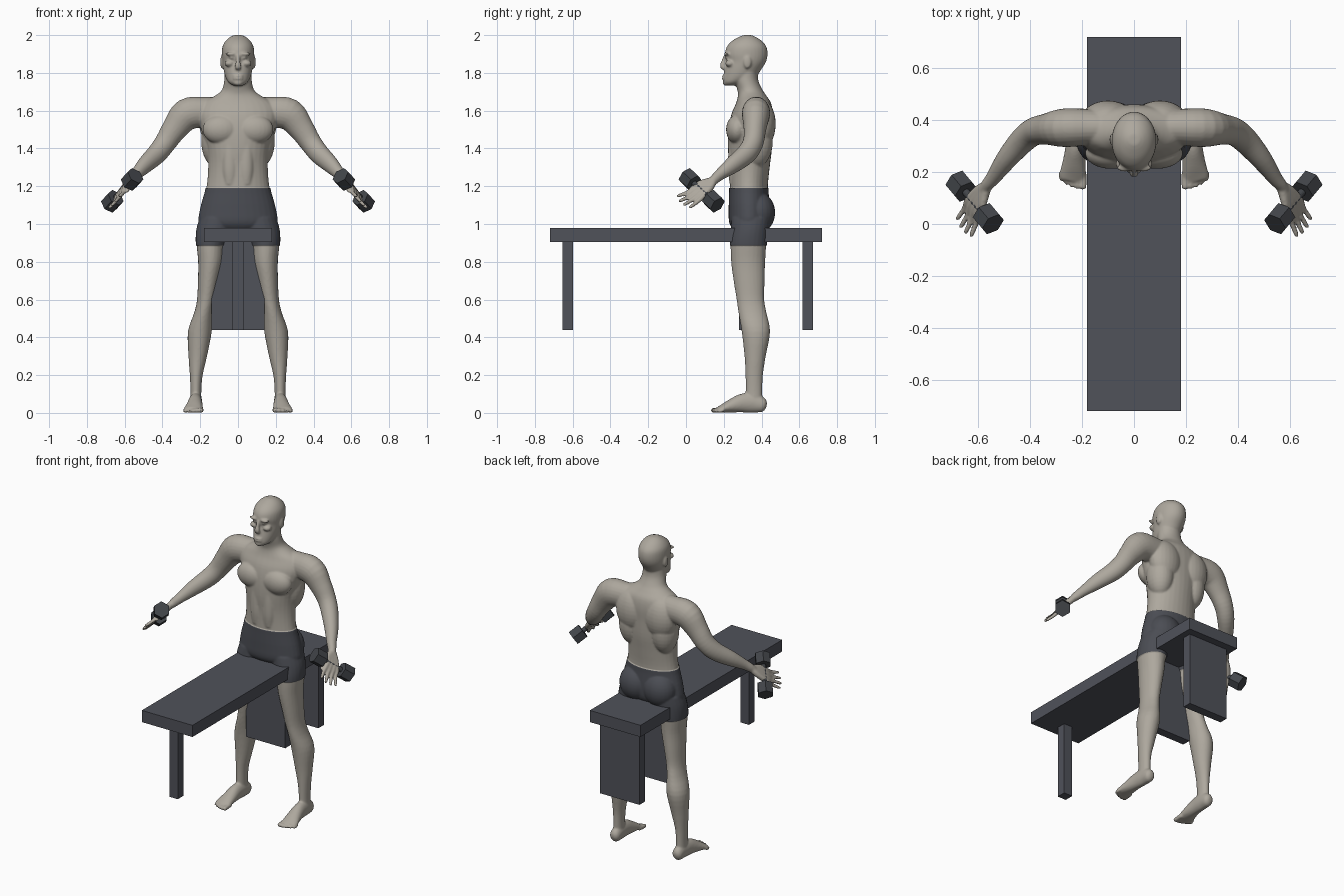
import bpy, bmesh, math
from mathutils import Vector, Matrix

cube = bpy.data.objects.get("Cube")
if cube:
    bpy.data.objects.remove(cube, do_unlink=True)


def material(name, rgb):
    m = bpy.data.materials.new(name)
    m.use_nodes = True
    m.diffuse_color = (*rgb, 1)
    m.node_tree.nodes["Principled BSDF"].inputs["Base Color"].default_value = (*rgb, 1)
    return m


skin = material("skin", (.42, .39, .34))
cloth = material("dark_cloth", (.07, .074, .088))
slate = material("slate_bench", (.08, .084, .102))
iron = material("dark_iron", (.055, .06, .068))


def add_object(name, bm, *mats):
    bmesh.ops.recalc_face_normals(bm, faces=bm.faces)
    mesh = bpy.data.meshes.new(name)
    bm.to_mesh(mesh)
    bm.free()
    for m in mats:
        mesh.materials.append(m)
    ob = bpy.data.objects.new(name, mesh)
    bpy.context.collection.objects.link(ob)
    return ob


def loft(bm, rings, s=1, flat=False, seg=24, steps=4):
    """Skin smoothly spaced elliptical rings (x, y, z, ru, rv); s mirrors in x."""
    pts = [rings[0], *rings, rings[-1]]
    path = []
    for span in zip(pts, pts[1:], pts[2:], pts[3:]):
        for k in range(steps):
            t = k / steps
            path.append([.5 * (2*q + (r-p)*t + (2*p - 5*q + 4*r - w)*t*t
                               + (3*q - p - 3*r + w)*t**3) for p, q, r, w in zip(*span)])
    path.append(rings[-1])
    centres = [Vector(p[:3]) for p in path]
    loops = []
    for i, p in enumerate(path):
        u, v = Vector((1, 0, 0)), Vector((0, 1, 0))
        if not flat:
            d = centres[min(i + 1, len(path) - 1)] - centres[max(i - 1, 0)]
            u = d.cross(Vector((0, 0, 1))).normalized()
            v = d.cross(u).normalized()
        loop = []
        for k in range(seg):
            a = math.tau * k / seg
            co = centres[i] + u * max(p[3], .002) * math.cos(a) + v * max(p[4], .002) * math.sin(a)
            loop.append(bm.verts.new((co.x * s, co.y, co.z)))
        loops.append(loop)
    for lo, hi in zip(loops, loops[1:]):
        for k in range(seg):
            n = (k + 1) % seg
            bm.faces.new((lo[k], lo[n], hi[n], hi[k]))
    bm.faces.new(loops[0])
    bm.faces.new(loops[-1])


def upright(bm, rows):
    """Central loft from rows of (z, front, back, half width)."""
    loft(bm, [(0, (f + b) / 2, z, w, (b - f) / 2) for z, f, b, w in rows], flat=True, seg=32)


def ball(bm, centre, radii, s=1):
    c = Vector((centre[0] * s, centre[1], centre[2]))
    bmesh.ops.create_uvsphere(bm, u_segments=24, v_segments=16, radius=1,
                              matrix=Matrix.Translation(c) @ Matrix.Diagonal((*radii, 1)))


# Grip frame of the left hand: bar direction, finger direction, palm normal
grip = Vector((.613, .083, 1.178))
bar = Vector((.105, .125, -.116)).normalized()
reach = Vector((.075, -.18, -.115)).normalized()
palm = bar.cross(reach)
wrist = Vector((.565, .15, 1.235))

body = bmesh.new()

# Torso and neck
upright(body, [(.95, .28, .4, .12), (1, .235, .435, .2), (1.08, .23, .44, .197),
               (1.19, .232, .433, .168), (1.3, .23, .443, .158), (1.4, .222, .455, .165),
               (1.5, .225, .458, .195), (1.58, .24, .46, .215), (1.64, .265, .45, .19),
               (1.68, .275, .425, .12), (1.71, .272, .405, .085), (1.76, .258, .383, .073),
               (1.82, .26, .38, .07)])

# Head
upright(body, [(1.733, .21, .27, .025), (1.75, .197, .31, .05), (1.78, .198, .37, .067),
               (1.82, .206, .4, .077), (1.86, .213, .424, .083), (1.9, .206, .432, .086),
               (1.94, .217, .425, .082), (1.97, .245, .4, .065), (1.99, .28, .37, .042),
               (2, .305, .345, .02)])
loft(body, [(0, .208, 1.893, .009, .008), (0, .199, 1.86, .011, .012),
            (0, .193, 1.835, .017, .014), (0, .205, 1.82, .014, .008)])
for z in (1.783, 1.77):
    ball(body, (0, .203, z), (.027, .013, .007))
ball(body, (0, .212, 1.748), (.026, .018, .016))

for s in (1, -1):
    # Face and ears
    ball(body, (.035, .216, 1.9), (.032, .015, .009), s)
    ball(body, (.032, .222, 1.88), (.015, .014, .009), s)
    ball(body, (.045, .232, 1.85), (.026, .024, .018), s)
    ball(body, (.085, .325, 1.857), (.009, .021, .034), s)

    # Chest, back, belly and seat muscles
    ball(body, (.088, .272, 1.5), (.1, .06, .078), s)
    ball(body, (.1, .4, 1.53), (.105, .075, .13), s)
    ball(body, (.115, .375, 1.44), (.08, .085, .14), s)
    ball(body, (.085, .382, 1.06), (.1, .086, .105), s)
    loft(body, [(.042, .255, z, r, r * .8) for z, r in
                ((1.21, .03), (1.28, .04), (1.36, .04), (1.43, .035))], s, True)

    # Arm from collar bone to wrist
    loft(body, [(.08, .37, 1.59, .06, .08), (.18, .372, 1.592, .07, .08),
                (.27, .37, 1.58, .074, .085), (.335, .365, 1.505, .06, .068),
                (.385, .355, 1.43, .054, .058), (.43, .32, 1.372, .05, .055),
                (.49, .25, 1.315, .041, .046), (.54, .18, 1.262, .029, .031),
                (*wrist, .024, .026), (.585, .12, 1.21, .018, .018)], s)

    # Fingers with the palm behind them, then thumb
    for i in range(4):
        o = i - 1.5
        mid = wrist.lerp(grip, .5) + bar * o * .014
        knuckle = grip + bar * o * .024 + reach * .015
        tip = grip + bar * o * .034 + reach * (.135 - .012 * abs(o))
        joint = knuckle.lerp(tip, .5) + palm * .006
        end = tip + reach * .006
        loft(body, [(*p, r, r) for p, r in ((wrist, .019), (mid, .019), (knuckle, .015),
                                            (joint, .011), (tip, .009), (end, .004))], s, seg=12)
    thumb = [(wrist, .017), (grip - bar * .045 - reach * .025, .015),
             (grip - bar * .052 + reach * .02 + palm * .012, .012),
             (grip - bar * .055 + reach * .055 + palm * .02, .008)]
    loft(body, [(*p, r, r) for p, r in thumb], s, seg=12)

    # Leg
    loft(body, [(.105, .345, 1.03, .095, .1), (.122, .338, .97, .095, .098),
                (.143, .331, .9, .077, .095), (.145, .329, .8, .066, .09),
                (.156, .334, .7, .056, .082), (.168, .341, .6, .049, .073),
                (.182, .352, .53, .05, .074), (.202, .37, .43, .063, .075),
                (.213, .366, .3, .049, .056), (.221, .361, .2, .034, .046),
                (.223, .36, .12, .029, .044), (.223, .36, .05, .03, .045)], s, True)

    # Foot and toes
    loft(body, [(.222, .426, .036, .012, .014), (.222, .41, .04, .03, .037),
                (.223, .36, .052, .034, .051), (.226, .3, .052, .037, .05),
                (.23, .24, .037, .044, .036), (.236, .19, .022, .05, .021),
                (.238, .168, .016, .045, .014)], s)
    for i in range(5):
        x, r, tip = .196 + .021 * i, .014 - .0012 * i, .138 + .002 * i * i
        loft(body, [(x, .2, .018, r, r), (x, tip + .015, r, r, r),
                    (x, tip, r, r * .85, r * .8), (x, tip - .006, r, .003, .003)], s, seg=12)

# Fuse the body parts into one smooth skin
figure = add_object("figure_body", body)
fuse = figure.modifiers.new("fuse", 'REMESH')
fuse.mode = 'VOXEL'
fuse.voxel_size = .006
soften = figure.modifiers.new("soften", 'SMOOTH')
soften.factor = .5
soften.iterations = 4
graph = bpy.context.evaluated_depsgraph_get()
fused = bpy.data.meshes.new_from_object(figure.evaluated_get(graph))
figure.modifiers.clear()
figure.data = fused
fused.materials.clear()
fused.materials.append(skin)
fused.materials.append(cloth)

# Cut the shorts at waist and hem, colour them and lift them off the skin
HEM, WAIST = .887, 1.19
bm = bmesh.new()
bm.from_mesh(fused)
for z in (HEM, WAIST):
    bmesh.ops.bisect_plane(bm, geom=bm.verts[:] + bm.edges[:] + bm.faces[:], dist=.0005,
                           plane_co=(0, 0, z), plane_no=(0, 0, 1))
bm.normal_update()
shorts = set()
for f in bm.faces:
    f.smooth = True
    c = f.calc_center_median()
    f.material_index = int(HEM < c.z < WAIST and abs(c.x) < .35)
    if f.material_index:
        shorts.update(f.verts)
for v, n in [(v, v.normal.copy()) for v in shorts]:
    v.co += n * .004
bm.to_mesh(fused)
bm.free()


# Bench
def box(name, lo, hi):
    lo, hi = Vector(lo), Vector(hi)
    b = bmesh.new()
    bmesh.ops.create_cube(b, size=1, matrix=Matrix.Translation((lo + hi) / 2)
                          @ Matrix.Diagonal((*(hi - lo), 1)))
    return add_object(name, b, slate)


box("bench_top", (-.18, -.72, .905), (.18, .72, .98))
box("bench_front_leg", (-.03, -.655, .44), (.03, -.597, .905))
box("bench_middle_panel", (-.14, .28, .44), (.14, .335, .905))
box("bench_rear_panel", (-.14, .617, .44), (.14, .673, .905))

# Dumbbells: a round bar with a six-sided weight at each end
for side, s in (("left", 1), ("right", -1)):
    b = bmesh.new()
    axis = Vector((bar.x * s, bar.y, bar.z))
    middle = Vector((grip.x * s, grip.y, grip.z))
    turn = axis.to_track_quat('Z', 'Y').to_matrix().to_4x4()
    for offset, r, length, n in ((0, .015, .16, 16), (.1, .049, .07, 6), (-.1, .049, .07, 6)):
        bmesh.ops.create_cone(b, cap_ends=True, segments=n, radius1=r, radius2=r, depth=length,
                              matrix=Matrix.Translation(middle + axis * offset) @ turn)
    add_object(side + "_dumbbell", b, iron)
